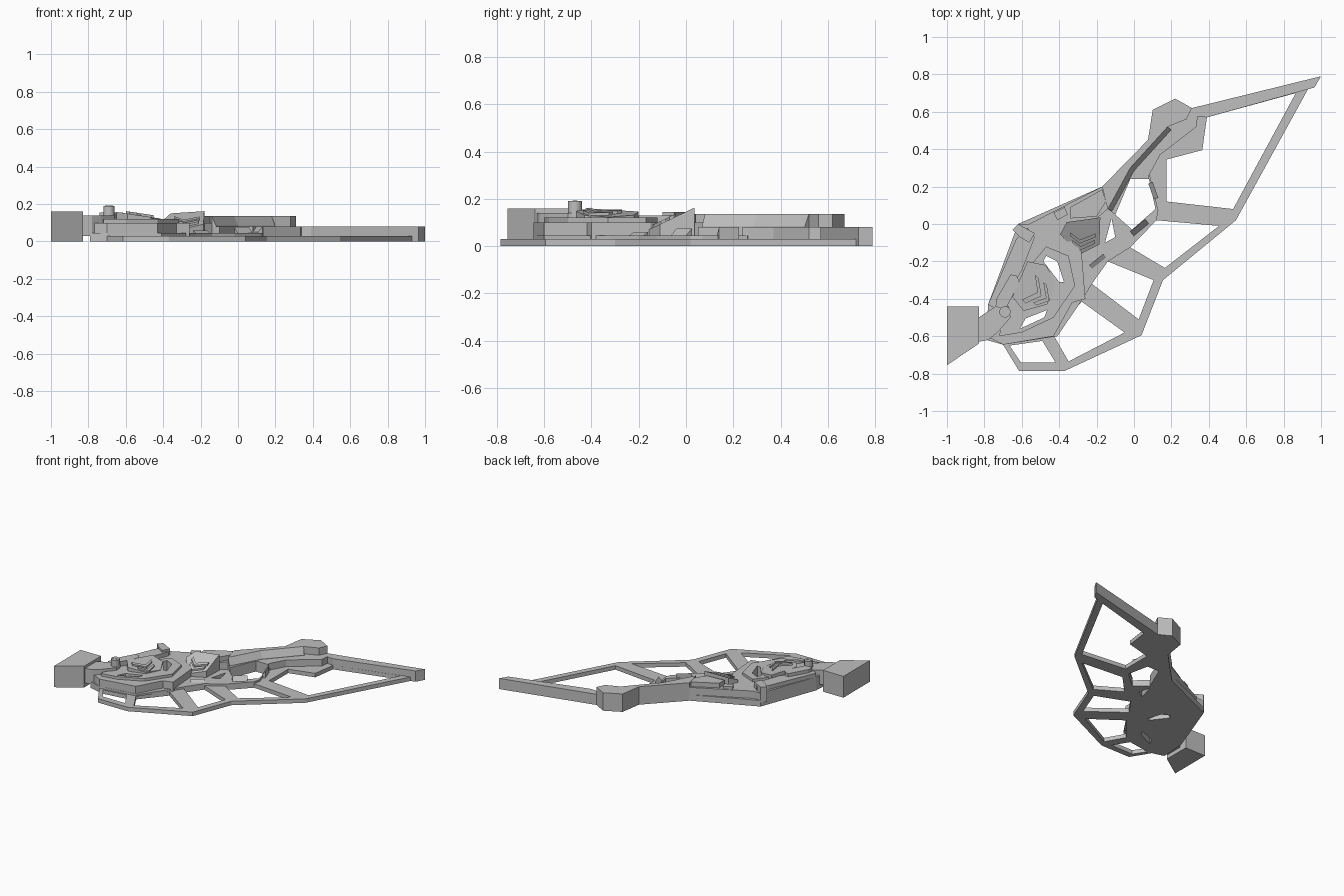
import bpy
import bmesh
from mathutils import Vector

if "Cube" in bpy.data.objects:
    bpy.data.objects.remove(bpy.data.objects["Cube"], do_unlink=True)

grey = bpy.data.materials.new("plain_grey")
grey.use_nodes = True
grey.diffuse_color = (.52, .52, .52, 1)
grey.node_tree.nodes["Principled BSDF"].inputs["Base Color"].default_value = grey.diffuse_color


def plate(name, outline, low, high, holes=()):
    """Extrude a plan outline with holes; high is a height or a function of x and y."""
    curve = bpy.data.curves.new(name + "_outline", "CURVE")
    curve.dimensions = "2D"
    curve.fill_mode = "BOTH"
    curve.extrude = 1
    for loop in [outline, *holes]:
        spline = curve.splines.new("POLY")
        spline.points.add(len(loop) - 1)
        for point, (x, y) in zip(spline.points, loop):
            point.co = (x, y, 0, 1)
        spline.use_cyclic_u = True
    helper = bpy.data.objects.new(name + "_helper", curve)
    bpy.context.scene.collection.objects.link(helper)
    bpy.context.view_layer.update()
    graph = bpy.context.evaluated_depsgraph_get()
    mesh = bpy.data.meshes.new_from_object(helper.evaluated_get(graph))
    bpy.data.objects.remove(helper, do_unlink=True)
    bpy.data.curves.remove(curve)

    # Set the bottom and the flat or sloping top
    for vert in mesh.vertices:
        if vert.co.z < 0:
            vert.co.z = low
        else:
            vert.co.z = high(vert.co.x, vert.co.y) if callable(high) else high
    bm = bmesh.new()
    bm.from_mesh(mesh)
    bmesh.ops.remove_doubles(bm, verts=bm.verts, dist=.0001)
    bmesh.ops.recalc_face_normals(bm, faces=bm.faces)
    for face in bm.faces:
        face.smooth = False
        face.material_index = 0
    bm.to_mesh(mesh)
    bm.free()
    mesh.name = name
    mesh.materials.clear()
    mesh.materials.append(grey)
    part = bpy.data.objects.new(name, mesh)
    bpy.context.scene.collection.objects.link(part)
    return part


def ramp(name, start, end, width, low, top, foot):
    """Strip along a line, falling from top to foot on the right of its direction."""
    a, b = Vector(start), Vector(end)
    along = (b - a).normalized()
    side = Vector((along.y, -along.x))

    def height(x, y):
        return top + (foot - top) * (Vector((x, y)) - a).dot(side) / width

    plate(name, [a, b, b + side * width, a + side * width], low, height)


def chevron(name, points, shift, surface):
    """Raised V mark that follows a sloping surface."""
    moved = [(x + shift[0], y + shift[1]) for x, y in reversed(points)]
    plate(name, points + moved, .06, lambda x, y: surface(x, y) + .012)


# Openings between the wing ribs
wing_holes = [
    [(.39, .57), (.865, .7), (.53, .08), (.175, .12), (.175, .345), (.365, .395)],
    [(.12, .02), (.455, -.01), (.165, -.235), (-.02, -.125)],
    [(-.14, -.2), (.105, -.3), (.025, -.51), (-.225, -.32)],
    [(-.28, -.415), (-.05, -.58), (-.35, -.735), (-.43, -.595)],
    [(-.665, -.65), (-.49, -.625), (-.42, -.74), (-.605, -.74)],
]
# Openings through the body
arm_holes = [
    [(-.02, .24), (.08, .24), (.115, .08), (-.01, -.03), (-.1, .05)],
    [(-.12, .03), (-.1, -.07), (-.155, -.1)],
]
chest_holes = [
    [(-.47, -.17), (-.41, -.2), (-.375, -.31), (-.4, -.31), (-.485, -.2)],
    [(-.58, -.505), (-.465, -.46), (-.48, -.5), (-.61, -.56)],
]

# Thin wing frame and stepped body
plate("wing_frame", [
    (.93, .72), (.545, .02), (.155, -.3), (.04, -.595), (-.37, -.785),
    (-.615, -.785), (-.7, -.645), (-.79, -.62), (-.78, -.43), (-.62, 0),
    (-.17, .2), (.075, .45), (.1, .61), (.22, .67), (.31, .62),
], 0, .03, wing_holes + arm_holes + chest_holes)
plate("hub_plate", [
    (-.17, .2), (-.02, .3), (.085, .26), (.13, .07), (.12, .02), (-.02, -.125),
    (-.14, -.2), (-.225, -.32), (-.28, -.41), (-.41, -.6), (-.7, -.645),
    (-.79, -.62), (-.78, -.43), (-.62, 0),
], .03, .045, arm_holes + chest_holes)
plate("lower_body", [
    (-.62, 0), (-.4, 0), (-.28, -.15), (-.26, -.4), (-.33, -.42), (-.43, -.6),
    (-.7, -.645), (-.79, -.6), (-.78, -.43),
], .03, .1, chest_holes)
plate("body_ring", [
    (-.47, -.12), (-.35, -.17), (-.315, -.33), (-.43, -.5), (-.6, -.58),
    (-.72, -.6), (-.7, -.45), (-.6, -.28),
], .1, .12, chest_holes)

# Leading arm with shoulder and sloping inner edges
plate("leading_arm", [
    (-.17, .2), (.075, .45), (.31, .62), (1, .79), (.965, .73), (.39, .57),
    (.34, .575), (.335, .52), (.14, .37), (.08, .26), (.08, .24), (-.02, .24),
    (-.1, .05), (-.14, .08),
], 0, .08)
plate("shoulder", [
    (-.17, .2), (.075, .45), (.1, .61), (.22, .67), (.31, .62), (.28, .56),
    (.18, .52), (-.02, .3), (-.14, .08),
], 0, .135)
ramp("shoulder_slope", (-.02, .3), (.18, .52), .025, .07, .135, .085)
ramp("elbow_slope", (-.14, .08), (-.02, .3), .025, .07, .135, .085)

# Small sloped tabs on the hub edge
ramp("hub_tab", (-.02, -.04), (.06, .025), .03, .03, .075, .045)
ramp("lower_hub_tab", (-.24, -.22), (-.165, -.16), .025, .03, .06, .045)
ramp("upper_hub_tab", (.13, .14), (.1, .225), -.025, .03, .08, .05)

# Back edge details
plate("back_strip", [
    (-.6, -.02), (-.17, .2), (-.14, .08), (-.2, .03), (-.42, -.08), (-.5, -.06),
], .03, .1)
plate("back_cover", [(-.34, .09), (-.17, .185), (-.15, .12), (-.2, .04), (-.34, .03)], .1, .135)
plate("back_block", [(-.43, .06), (-.37, .09), (-.355, .05), (-.41, .02)], .1, .12)
plate("side_rim", [
    (-.78, -.43), (-.63, -.08), (-.57, -.02), (-.53, -.07), (-.6, -.25), (-.73, -.46),
], .03, .13)
plate("rim_bracket", [(-.65, -.03), (-.62, 0), (-.53, -.05), (-.56, -.1), (-.61, -.07)], .03, .145)
plate("rim_bar", [
    (-.66, -.27), (-.63, -.275), (-.615, -.3), (-.62, -.33), (-.69, -.46),
    (-.74, -.44), (-.735, -.4),
], .1, .155)


# Tilted armour with chevrons
def chest_surface(x, y):
    return .155 - .15 * (x + .63)


def shield_surface(x, y):
    return .155 + .48 * (y - .02)


plate("chest_armour", [
    (-.57, -.2), (-.47, -.22), (-.415, -.325), (-.465, -.43), (-.59, -.465), (-.65, -.39),
], .1, chest_surface)
chevron("chest_chevron", [(-.53, -.27), (-.515, -.365), (-.6, -.405)], (.02, -.02), chest_surface)
chevron("outer_chest_chevron", [(-.485, -.31), (-.47, -.395), (-.54, -.42)], (.018, -.015), chest_surface)
plate("shield_armour", [
    (-.36, .01), (-.18, .035), (-.185, -.11), (-.295, -.165), (-.395, -.055),
], .03, shield_surface)
chevron("shield_chevron", [(-.34, -.045), (-.29, -.085), (-.205, -.05)], (0, -.02), shield_surface)
chevron("lower_shield_chevron", [(-.33, -.085), (-.285, -.12), (-.21, -.085)], (0, -.02), shield_surface)

# Hip block, joint and screw
plate("hip_block", [(-1, -.44), (-.83, -.44), (-.83, -.64), (-1, -.755)], 0, .16)
plate("hip_joint", [
    (-.83, -.5), (-.74, -.44), (-.67, -.44), (-.66, -.5), (-.73, -.58), (-.78, -.62), (-.83, -.63),
], .03, .14)
bpy.ops.mesh.primitive_cylinder_add(vertices=24, radius=.03, depth=.09, location=(-.69, -.47, .145))
screw = bpy.context.object
screw.name = "joint_screw"
screw.data.materials.append(grey)
bpy.ops.object.shade_smooth_by_angle()
ramp("screw_mark", (-.71, -.472), (-.67, -.46), .008, .188, .192, .192)
